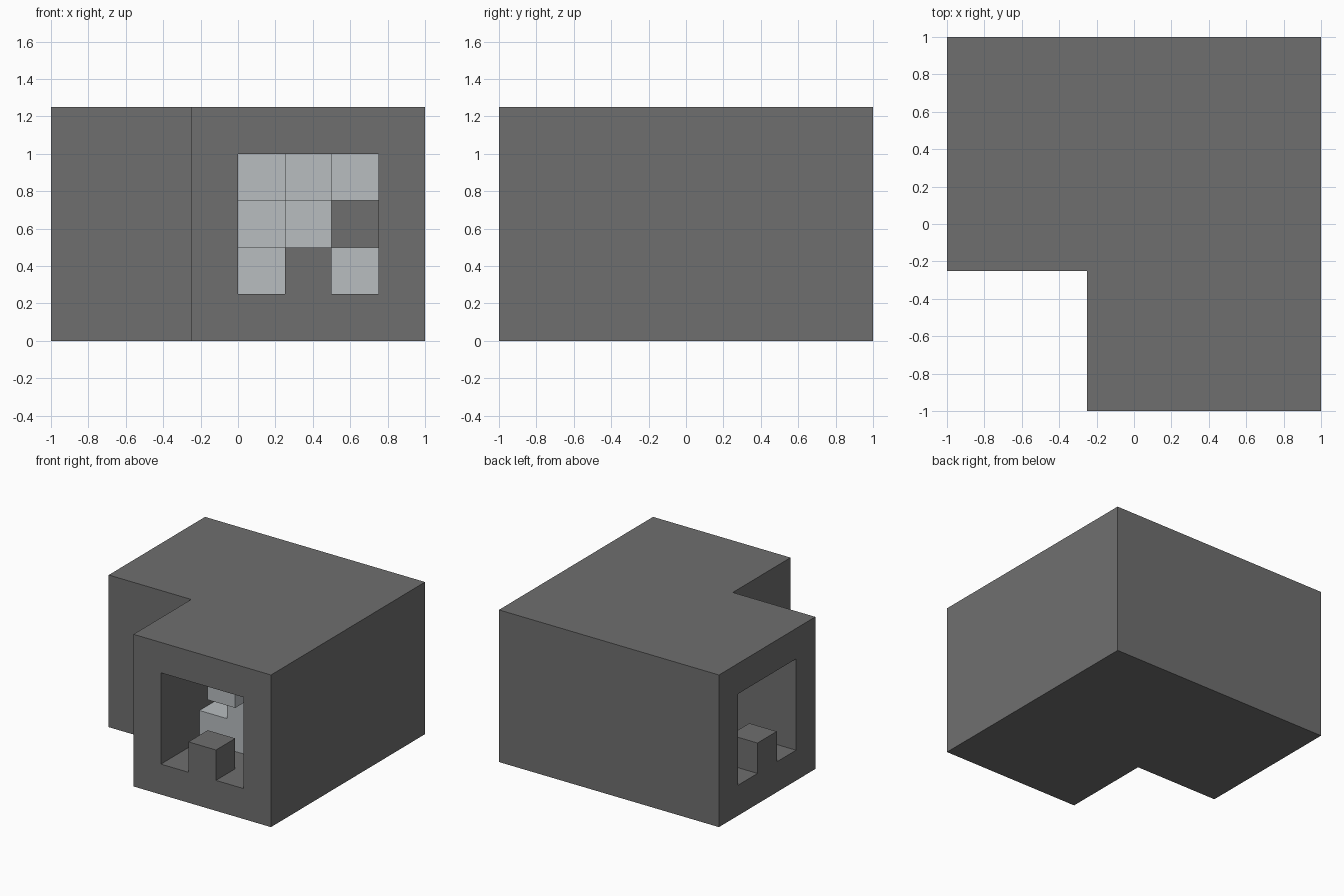
import bpy
import bmesh
from mathutils import Vector

CELL = 0.25

if "Cube" in bpy.data.objects:
    bpy.data.objects.remove(bpy.data.objects["Cube"])


def material(name, colour):
    mat = bpy.data.materials.new(name)
    mat.use_nodes = True
    mat.diffuse_color = (*colour, 1)
    mat.node_tree.nodes["Principled BSDF"].inputs["Base Color"].default_value = (*colour, 1)
    return mat


def add_object(name, bm, mat):
    bmesh.ops.recalc_face_normals(bm, faces=bm.faces)
    mesh = bpy.data.meshes.new(name)
    bm.to_mesh(mesh)
    bm.free()
    mesh.materials.append(mat)
    obj = bpy.data.objects.new(name, mesh)
    bpy.context.collection.objects.link(obj)
    return obj


def prism(name, outline, bottom, top, mat):
    """Extrude a floor outline upwards."""
    bm = bmesh.new()
    base = bm.faces.new([bm.verts.new((x, y, bottom)) for x, y in outline])
    moved = bmesh.ops.extrude_face_region(bm, geom=[base])["geom"]
    verts = [v for v in moved if isinstance(v, bmesh.types.BMVert)]
    bmesh.ops.translate(bm, verts=verts, vec=(0, 0, top - bottom))
    return add_object(name, bm, mat)


def block_mesh(name, cells, mat):
    """Join unit cells into one shell, keeping only the outer faces."""
    bm = bmesh.new()
    for cell in cells:
        for axis in range(3):
            for side in (-1, 1):
                normal = Vector((0, 0, 0))
                normal[axis] = side
                if tuple(int(c + n) for c, n in zip(cell, normal)) in cells:
                    continue
                u, v = Vector((0, 0, 0)), Vector((0, 0, 0))
                u[(axis + 1) % 3] = v[(axis + 2) % 3] = 1
                mid = Vector(cell) + Vector((0.5, 0.5, 0.5)) + normal / 2
                loop = [mid + (u * a + v * b) / 2
                        for a, b in ((-1, -1), (1, -1), (1, 1), (-1, 1))]
                bm.faces.new([bm.verts.new(p * CELL) for p in loop])
    bmesh.ops.remove_doubles(bm, verts=bm.verts, dist=0.001)
    bmesh.ops.dissolve_limit(bm, angle_limit=0.01, verts=bm.verts, edges=bm.edges)
    return add_object(name, bm, mat)


dark = material("dark grey", (0.159, 0.159, 0.159))
light = material("light grey", (0.48, 0.51, 0.53))

# L-shaped casing with an L-shaped tunnel through both ends
casing = prism("casing", [(-0.25, -1), (1, -1), (1, 1), (-1, 1), (-1, -0.25), (-0.25, -0.25)],
               0, 1.25, dark)
cutter = prism("tunnel_cutter", [(0, -1.2), (0.75, -1.2), (0.75, 0.75), (-1.2, 0.75), (-1.2, 0), (0, 0)],
               0.25, 1, dark)
cutter.hide_render = True
cut = casing.modifiers.new("tunnel", "BOOLEAN")
cut.operation = "DIFFERENCE"
cut.solver = "EXACT"
cut.object = cutter
graph = bpy.context.evaluated_depsgraph_get()
casing_mesh = bpy.data.meshes.new_from_object(casing.evaluated_get(graph))
casing.modifiers.clear()
casing.data = casing_mesh
bpy.data.objects.remove(cutter)

# Small stop block in the middle of each opening
block_mesh("front_stop", {(1, -4, 1)}, dark)
block_mesh("side_stop", {(-4, 1, 1)}, dark)

# Stepped core: each column (x, z) starts at its own depth and runs to the back
starts = {(0, 1): -2, (0, 2): 0, (0, 3): -1,
          (1, 1): -2, (1, 2): -2, (1, 3): -3,
          (2, 1): -1, (2, 3): -2}
core = {(x, y, z) for (x, z), first in starts.items() for y in range(first, 3)}
core |= {(-1, 0, 3), (-1, 1, 2), (-1, 2, 1)}
block_mesh("stepped_core", core, light)
